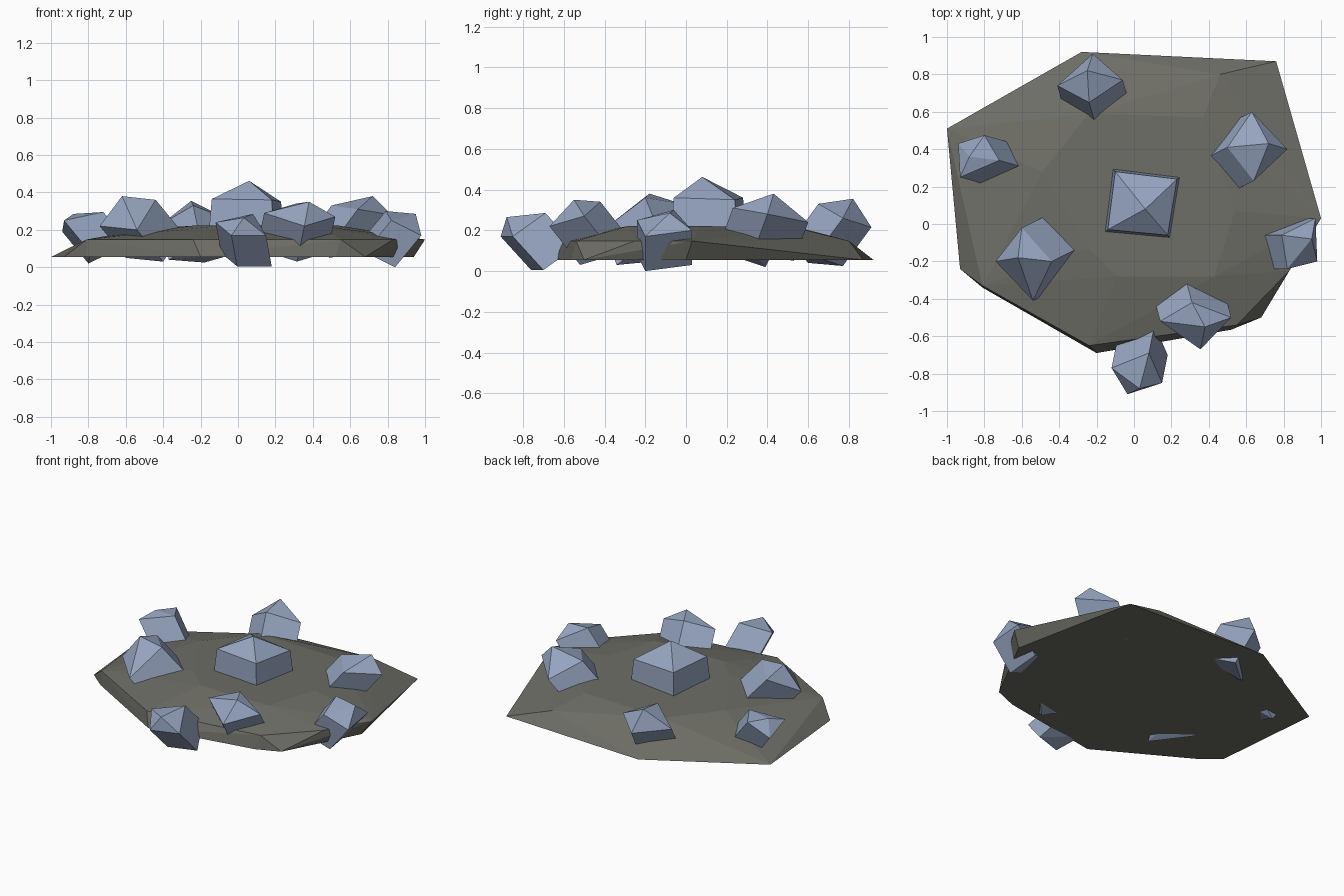
import bpy, bmesh
from mathutils import Vector

if "Cube" in bpy.data.objects:
    bpy.data.objects.remove(bpy.data.objects["Cube"])


def material(name, rgb):
    m = bpy.data.materials.new(name)
    m.diffuse_color = (*rgb, 1)
    m.use_nodes = True
    m.node_tree.nodes["Principled BSDF"].inputs["Base Color"].default_value = m.diffuse_color
    return m


STONE = material("dark stone", (0.155, 0.155, 0.133))
CRYSTAL = material("slate blue rock", (0.30, 0.37, 0.52))


def hull(name, points, mat):
    """Flat-faced convex lump around a few points."""
    bm = bmesh.new()
    for p in points:
        bm.verts.new(p)
    res = bmesh.ops.convex_hull(bm, input=bm.verts[:])
    loose = [v for v in bm.verts if not v.link_faces]
    bmesh.ops.delete(bm, geom=loose, context='VERTS')
    bmesh.ops.dissolve_limit(bm, angle_limit=0.03, verts=bm.verts[:], edges=bm.edges[:])
    bmesh.ops.recalc_face_normals(bm, faces=bm.faces[:])
    me = bpy.data.meshes.new(name)
    bm.to_mesh(me)
    bm.free()
    me.materials.append(mat)
    ob = bpy.data.objects.new(name, me)
    bpy.context.collection.objects.link(ob)
    return ob


def rock(name, apex, ring, down, flare=1.0):
    """Leaning block: four shoulders, a peak, and the shoulders swept down."""
    ring = [Vector(p) for p in ring]
    mid = sum(ring, Vector()) / 4
    foot = [mid + (p - mid) * flare + Vector(down) for p in ring]
    hull(name, [Vector(apex)] + ring + foot, CRYSTAL)


# base slab: floor outline, rim and plateau
floor = [(-1, .51), (-.28, .92), (.76, .87), (.94, .0), (.68, -.5),
         (.52, -.565), (-.2, -.69), (-.81, -.34), (-.93, -.24)]
rim = [(-.81, -.33), (-.24, -.65), (.55, -.54), (.83, -.25),
       (1.0, .03), (.92, .13), (.46, .8)]
plateau = [(-.24, -.13), (-.09, -.28), (.43, -.28), (.54, .07),
           (.37, .57), (-.24, .59), (-.49, .28)]
hull("base_slab",
     [(x, y, .055) for x, y in floor] + [(x, y, .148) for x, y in rim]
     + [(x, y, .222 if y < .2 else .205) for x, y in plateau], STONE)

# centre rock
rock("centre_rock", (.06, .08, .462),
     [(-.10, .28, .36), (.23, .24, .35), (.18, -.06, .36), (-.14, -.03, .365)],
     (0, 0, -.2), 1.1)

# rocks leaning outwards around the slab
rock("back_rock", (-.25, .82, .355),
     [(-.22, .91, .215), (-.41, .74, .23), (-.24, .65, .33), (-.06, .77, .26)],
     (.04, -.14, -.19))
rock("back_right_rock", (.72, .43, .38),
     [(.5, .41, .33), (.63, .60, .24), (.82, .40, .28), (.64, .23, .31)],
     (-.14, -.07, -.19))
rock("back_left_rock", (-.88, .36, .285),
     [(-.94, .43, .19), (-.8, .475, .28), (-.72, .34, .295), (-.93, .25, .25)],
     (.14, -.04, -.17))
rock("front_left_rock", (-.62, -.18, .38),
     [(-.44, -.2, .36), (-.54, -.41, .2), (-.74, -.2, .22), (-.6, -.02, .33)],
     (.14, .07, -.17))
rock("front_right_rock", (.38, -.55, .35),
     [(.31, -.42, .34), (.52, -.5, .27), (.355, -.67, .22), (.14, -.52, .29)],
     (-.04, .15, -.19))
rock("front_rock", (.03, -.88, .265),
     [(-.12, -.77, .24), (-.035, -.91, .17), (.15, -.85, .17), (.08, -.69, .285)],
     (.03, .15, -.165))
rock("right_rock", (.95, -.08, .285),
     [(.79, -.06, .3), (.97, .03, .2), (.98, -.2, .17), (.82, -.24, .25)],
     (-.14, 0, -.17))
